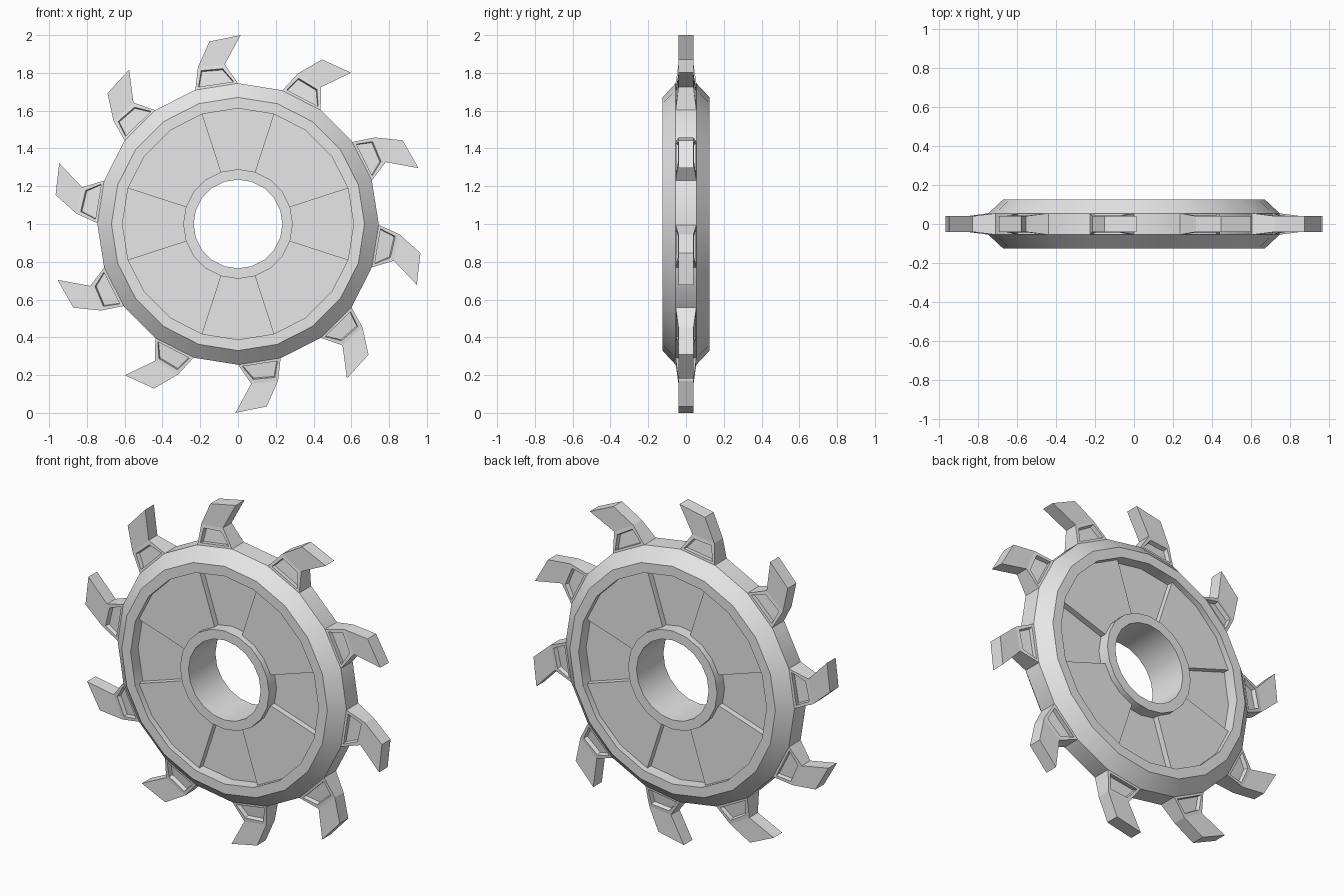
import bpy
import bmesh
from math import sin, cos, radians
from mathutils import Matrix

cube = bpy.data.objects.get("Cube")
if cube:
    bpy.data.objects.remove(cube, do_unlink=True)

SIDES = 20
STEP = 360 / SIDES
CENTRE_Z = 1.0

grey = bpy.data.materials.new("plain_grey")
grey.use_nodes = True
colour = (0.8, 0.8, 0.8, 1)
grey.diffuse_color = colour
grey.node_tree.nodes["Principled BSDF"].inputs["Base Color"].default_value = colour


def make_object(name, bm, smooth):
    bmesh.ops.recalc_face_normals(bm, faces=bm.faces)
    mesh = bpy.data.meshes.new(name)
    bm.to_mesh(mesh)
    bm.free()
    mesh.materials.append(grey)
    obj = bpy.data.objects.new(name, mesh)
    obj.location.z = CENTRE_Z
    bpy.context.collection.objects.link(obj)
    if smooth:
        bpy.ops.object.select_all(action="DESELECT")
        obj.select_set(True)
        bpy.context.view_layer.objects.active = obj
        bpy.ops.object.shade_smooth_by_angle(angle=radians(30))
    return obj


def sweep(name, half_profile, start=0, steps=SIDES):
    """Turn a (radius, depth) profile, mirrored front to back, about the axle."""
    profile = half_profile + [(r, -y) for r, y in reversed(half_profile)]
    full = steps == SIDES
    bm = bmesh.new()
    rings = []
    for i in range(steps if full else steps + 1):
        a = radians((start + i) * STEP)
        rings.append([bm.verts.new((r * cos(a), y, r * sin(a))) for r, y in profile])
    n = len(profile)
    for i in range(steps):
        a, b = rings[i], rings[(i + 1) % len(rings)]
        for j in range(n):
            k = (j + 1) % n
            bm.faces.new((a[j], a[k], b[k], b[j]))
    if not full:
        bm.faces.new(rings[0])
        bm.faces.new(rings[-1])
    return make_object(name, bm, True)


# Wheel body: bevelled rim, hub, thin web
sweep("rim", [(0.612, 0.125), (0.67, 0.125), (0.745, 0.055)])
sweep("hub", [(0.235, 0.125), (0.29, 0.125)])
sweep("web", [(0.27, 0.055), (0.63, 0.055)])

# Four raised panels on the diagonals, on both faces
for q in range(4):
    sweep(f"raised_panel_{q + 1}", [(0.27, 0.09), (0.63, 0.09)], start=1 + q * 5, steps=3)

# Hooked tooth outline: rows of (trailing, leading) points with half thickness
TOOTH = [
    ((-0.226, 0.708), (0.0, 0.744), 0.055),
    ((-0.212, 0.83), (-0.07, 0.845), 0.04),
    ((-0.152, 0.966), (0.014, 1.0), 0.04),
]


def make_tooth(name, angle):
    bm = bmesh.new()
    rows = []
    for (x0, z0), (x1, z1), t in TOOTH:
        rows.append([bm.verts.new(p) for p in
                     ((x0, -t, z0), (x1, -t, z1), (x1, t, z1), (x0, t, z0))])
    bm.faces.new(rows[0])
    bm.faces.new(rows[-1])
    pockets = []
    for low, high in zip(rows, rows[1:]):
        for j in range(4):
            k = (j + 1) % 4
            face = bm.faces.new((low[j], low[k], high[k], high[j]))
            if low is rows[0] and j in (0, 2):
                pockets.append(face)
    bmesh.ops.recalc_face_normals(bm, faces=bm.faces)
    # Sunken pocket on each side of the root
    bmesh.ops.inset_individual(bm, faces=pockets, thickness=0.025)
    bmesh.ops.inset_individual(bm, faces=pockets, thickness=0.004, depth=-0.025)
    bm.transform(Matrix.Rotation(radians(angle), 4, "Y"))
    make_object(name, bm, False)


for i in range(10):
    make_tooth(f"tooth_{i + 1}", i * 36)
